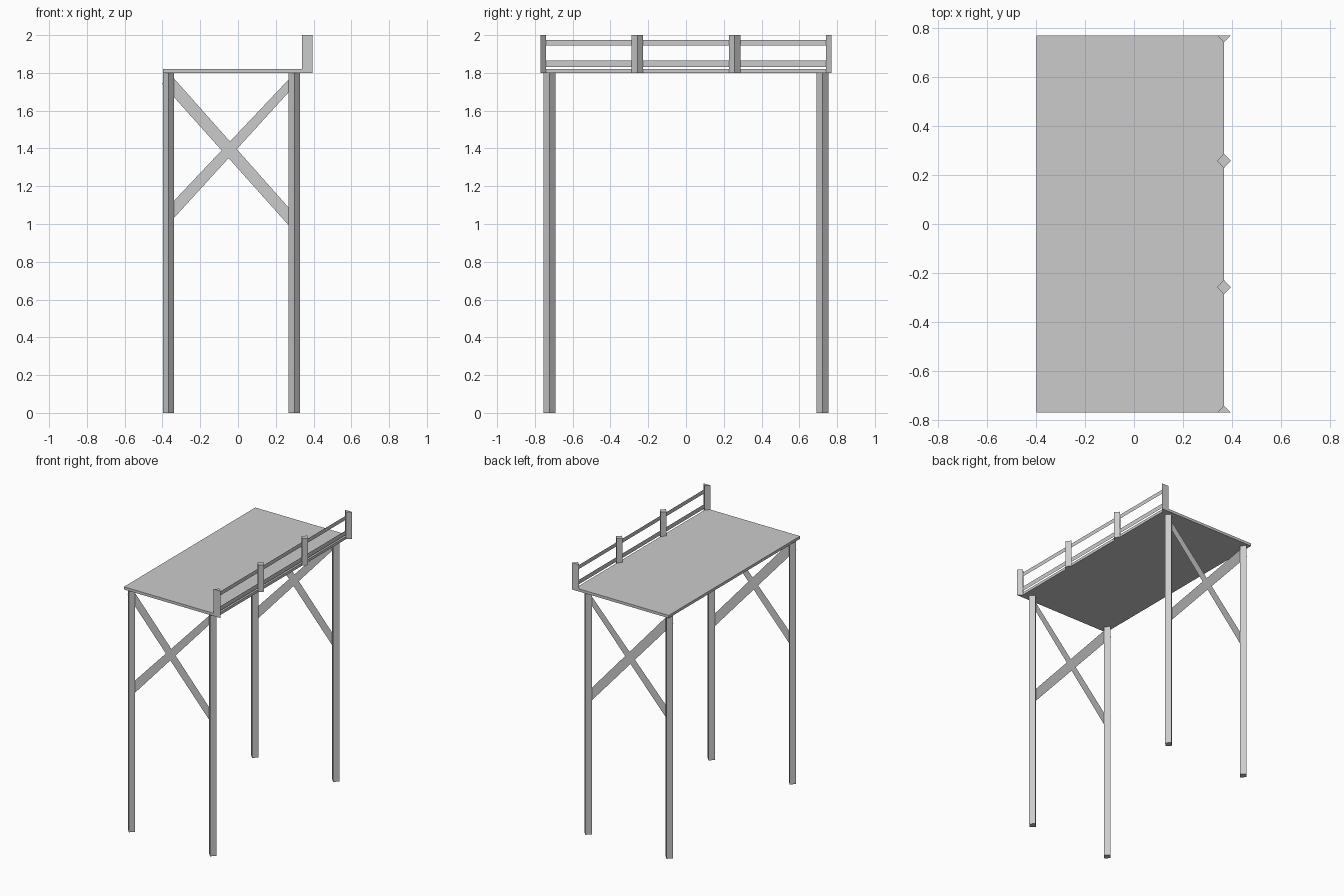
import bpy
import bmesh
from mathutils import Vector

cube = bpy.data.objects.get("Cube")
if cube:
    bpy.data.objects.remove(cube, do_unlink=True)

grey = bpy.data.materials.new("plain grey")
grey.use_nodes = True
grey.diffuse_color = (0.6, 0.6, 0.6, 1)
grey.node_tree.nodes["Principled BSDF"].inputs["Base Color"].default_value = (0.6, 0.6, 0.6, 1)


def sheet(name, points, extrude=None):
    """Flat polygon, optionally pulled up into a prism."""
    bm = bmesh.new()
    face = bm.faces.new([bm.verts.new(p) for p in points])
    if extrude:
        result = bmesh.ops.extrude_face_region(bm, geom=[face], use_keep_orig=True)
        top = [v for v in result["geom"] if isinstance(v, bmesh.types.BMVert)]
        bmesh.ops.translate(bm, verts=top, vec=Vector((0, 0, extrude)))
        bmesh.ops.recalc_face_normals(bm, faces=bm.faces)
    mesh = bpy.data.meshes.new(name)
    bm.to_mesh(mesh)
    bm.free()
    mesh.materials.append(grey)
    obj = bpy.data.objects.new(name, mesh)
    bpy.context.collection.objects.link(obj)
    return obj


def diamond(x, y, z, rx, ry):
    return [(x - rx, y, z), (x, y - ry, z), (x + rx, y, z), (x, y + ry, z)]


DECK_Z, EDGE_X, END_Y, LEG_Y = 1.8, 0.367, 0.77, 0.722
LEFT_X, RIGHT_X = -0.368, 0.298

# Deck
sheet("deck", [(-0.397, -END_Y, DECK_Z), (EDGE_X, -END_Y, DECK_Z),
               (EDGE_X, END_Y, DECK_Z), (-0.397, END_Y, DECK_Z)], 0.02)

for side, s in (("front", -1), ("back", 1)):
    y = s * LEG_Y
    # Diamond section legs
    for label, x in (("right", LEFT_X), ("left", RIGHT_X)):
        sheet(f"{side}_{label}_leg", diamond(x, y, 0, 0.03, 0.032), DECK_Z)

    # Thin crossed braces between the legs
    sheet(f"{side}_falling_brace", [(-0.402, y, 1.742), (RIGHT_X, y, 0.96),
                                    (RIGHT_X, y, 1.053), (-0.356, y, 1.79)])
    sheet(f"{side}_rising_brace", [(LEFT_X, y, 1.0), (RIGHT_X, y, 1.73),
                                   (RIGHT_X, y, 1.797), (LEFT_X, y, 1.092)])

    # Railing posts: half diamonds at the ends, whole ones between
    sheet(f"{side}_end_post", [(EDGE_X - 0.028, s * END_Y, DECK_Z),
                               (EDGE_X + 0.028, s * END_Y, DECK_Z),
                               (EDGE_X, s * (END_Y - 0.029), DECK_Z)], 0.2)
    sheet(f"{side}_middle_post", diamond(EDGE_X, s * 0.258, DECK_Z, 0.028, 0.03), 0.2)

# Thin rails along the deck edge
for name, low, high in (("lower_rail", 1.832, 1.865), ("upper_rail", 1.945, 1.975)):
    sheet(name, [(EDGE_X, -END_Y + 0.01, low), (EDGE_X, END_Y - 0.01, low),
                 (EDGE_X, END_Y - 0.01, high), (EDGE_X, -END_Y + 0.01, high)])
